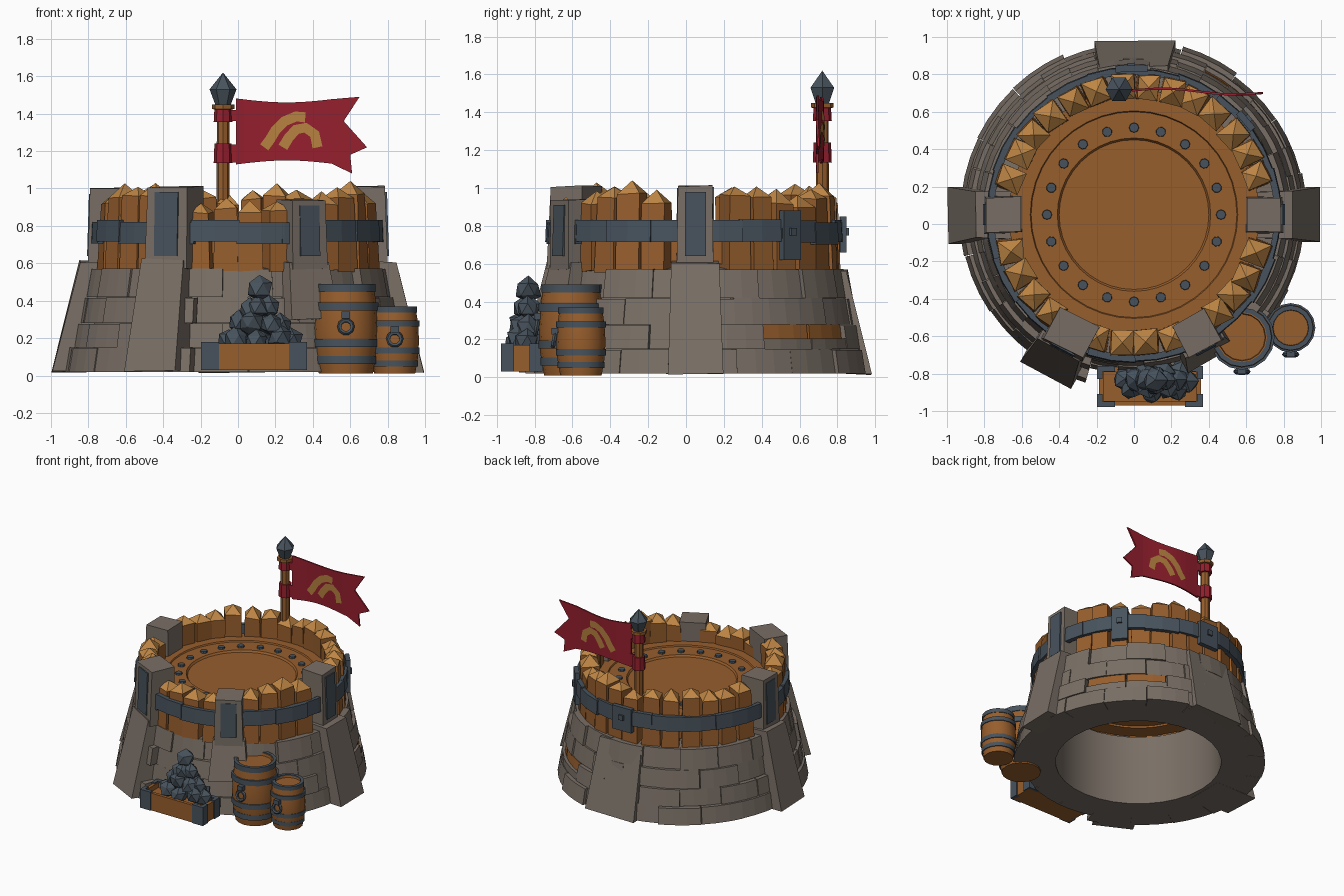
import bpy, bmesh, math, random
from mathutils import Matrix, Vector

random.seed(4)
if "Cube" in bpy.data.objects:
    bpy.data.objects.remove(bpy.data.objects["Cube"])

def material(name, rgb):
    m = bpy.data.materials.new(name)
    m.use_nodes = True
    m.diffuse_color = (*rgb, 1)
    bsdf = m.node_tree.nodes["Principled BSDF"]
    bsdf.inputs["Base Color"].default_value = (*rgb, 1)
    bsdf.inputs["Roughness"].default_value = 0.9
    return m

STONE = material("grey brown stone", (0.19, 0.157, 0.13))
WOOD = material("brown wood", (0.31, 0.112, 0.026))
TIP = material("pale cut wood", (0.52, 0.24, 0.06))
METAL = material("blue grey iron", (0.064, 0.086, 0.108))
RED = material("red cloth", (0.30, 0.014, 0.027))
GOLD = material("gold paint", (0.47, 0.22, 0.05))
CENTRE = (0, 0.05, 0)
rnd = random.uniform
at = Matrix.Translation

def finish(bm, name, mats, loc=CENTRE, smooth=False):
    bmesh.ops.recalc_face_normals(bm, faces=bm.faces)
    me = bpy.data.meshes.new(name)
    bm.to_mesh(me)
    bm.free()
    for m in mats:
        me.materials.append(m)
    ob = bpy.data.objects.new(name, me)
    ob.location = loc
    bpy.context.collection.objects.link(ob)
    if smooth:
        bpy.context.view_layer.objects.active = ob
        ob.select_set(True)
        bpy.ops.object.shade_smooth_by_angle(angle=math.radians(35))
        ob.select_set(False)
    return ob

def radial(deg, r, z):
    return Matrix.Rotation(math.radians(deg), 4, 'Z') @ at((r, 0, z))

def box(bm, size, M, taper=1.0, lean=0.0, point=0.0, jitter=0.0):
    """Box with a narrower top, an outer face leaning in and a pointed cap."""
    vs = bmesh.ops.create_cube(bm, size=1)["verts"]
    faces = {f for v in vs for f in v.link_faces}
    top = max(faces, key=lambda f: f.calc_center_median().z)
    for v in vs:
        high, outer = v.co.z > 0, v.co.x > 0
        if high:
            v.co.y *= taper
        v.co = Vector([c * s + rnd(-jitter, jitter) for c, s in zip(v.co, size)])
        if high and outer:
            v.co.x -= lean
    if point:
        new = bmesh.ops.poke(bm, faces=[top], offset=point)
        for f in new["faces"]:
            f.material_index = 1
        vs += new["verts"]
    bmesh.ops.transform(bm, matrix=M, verts=vs)

def wedge(bm, a0, a1, z0, z1, ri, ro0, ro1, n=3):
    """Curved block between two angles, leaning from ro0 to ro1."""
    rings = []
    for i in range(n + 1):
        a = math.radians(a0 + (a1 - a0) * i / n)
        c, s = math.cos(a), math.sin(a)
        rings.append([bm.verts.new((r * c, r * s, z))
                      for r, z in ((ri, z0), (ro0, z0), (ro1, z1), (ri, z1))])
    for p, q in zip(rings, rings[1:]):
        for k in range(4):
            bm.faces.new((p[k], p[k - 1], q[k - 1], q[k]))
    bm.faces.new(rings[0])
    bm.faces.new(rings[-1])

def lathe(name, prof, n, mat, loc=CENTRE, smooth=True):
    bm = bmesh.new()
    vs = [bm.verts.new((r, 0, z)) for r, z in prof]
    es = [bm.edges.new(p) for p in zip(vs, vs[1:])]
    bmesh.ops.spin(bm, geom=vs + es, cent=(0, 0, 0), axis=(0, 0, 1),
                   angle=math.tau, steps=n, use_duplicate=False)
    bmesh.ops.remove_doubles(bm, verts=bm.verts, dist=1e-4)
    return finish(bm, name, [mat], loc, smooth)

# Stone base: hollow core faced with uneven courses of blocks, set back at the front
lathe("stone_core", [(0.61, 0.02), (0.81, 0.02), (0.75, 0.57), (0.61, 0.585), (0.61, 0.02)], 32, STONE)
bm, timber = bmesh.new(), bmesh.new()
levels = [0.02, 0.15, 0.28, 0.42, 0.575]
count, step = 18, 20
for row, (z0, z1) in enumerate(zip(levels, levels[1:])):
    for i in range(count):
        a = step * (i + (0.2 if row % 2 else 0.7))
        mid = a + step / 2
        out = rnd(-0.014, 0.014)
        if 253 < mid < 318:
            out -= 0.085 - 0.12 * z0
        r0 = 0.925 - 0.25 * (z0 - 0.02) + out
        high = z1 - rnd(0, 0.006)
        # Two short blocks leave timber exposed beneath the next course
        if row == 1 and 30 < mid < 60:
            high = 0.205
            wedge(timber, a + 0.5, a + step - 0.5, 0.2, 0.278, 0.7, 0.862, 0.853)
        wedge(bm, a, a + step - rnd(0, 0.4), z0, high, 0.7, r0, r0 - 0.25 * (high - z0) + 0.01)
finish(bm, "stone_blocks", [STONE])
finish(timber, "wall_timbers", [WOOD])

# Leaning buttresses: angle, outer radius, width, bottom, top
bm = bmesh.new()
for a, r, w, z0, z1 in ((0, 0.995, 0.3, 0.02, 0.61), (180, 0.995, 0.3, 0.02, 0.61), (90, 0.93, 0.43, 0.02, 0.56),
                        (-119, 0.98, 0.31, 0.02, 0.62), (-62, 0.88, 0.29, 0.3, 0.61)):
    box(bm, (r - 0.64, w, z1 - z0), radial(a, (r + 0.64) / 2, (z0 + z1) / 2), 0.82, 0.26 * (z1 - z0), 0, 0.008)
finish(bm, "stone_buttresses", [STONE])

# Upper stone posts with iron plates: angle, radius, width, top
posts = ((0, 0.7, 0.2, 1.01), (180, 0.7, 0.2, 1.0), (-118, 0.72, 0.25, 1.01), (-62, 0.72, 0.21, 0.94))
stone, iron = bmesh.new(), bmesh.new()
for a, r, w, top in posts:
    box(stone, (0.2, w, top - 0.57), radial(a, r, (top + 0.57) / 2), 0.93, 0.012, 0, 0.005)
    box(iron, (0.02, w * 0.56, top - 0.67), radial(a, r + 0.097, (top + 0.61) / 2), 1, 0.01)
finish(stone, "stone_posts", [STONE])

# Brackets on the iron belt, with studs
for a, w, z0, z1 in ((40, 0.12, 0.62, 0.88), (91, 0.17, 0.66, 0.85)):
    box(iron, (0.035, w, z1 - z0), radial(a, 0.78, (z0 + z1) / 2))
    box(iron, (0.02, 0.04, 0.04), radial(a, 0.802, 0.77))
finish(iron, "iron_plates", [METAL])

# Iron belt in slightly uneven lengths
bm = bmesh.new()
for i in range(20):
    d, o = rnd(-0.008, 0.008), rnd(-0.006, 0.008)
    wedge(bm, i * 18 - 0.5, i * 18 + 18.5, 0.71 + d, 0.825 + d, 0.75, 0.788 + o, 0.783 + o, 2)
finish(bm, "iron_belt", [METAL])

# Pointed palisade planks
bm = bmesh.new()
planks = 32
for i in range(planks):
    a = 360 * (i + 0.5) / planks
    if any(abs((a - p[0] + 180) % 360 - 180) < 7.5 for p in posts):
        continue
    front = abs(a - 270) < 28
    top = rnd(0.86, 0.89) if front else rnd(0.9, 0.97)
    M = radial(a + rnd(-1, 1), 0.693, (top + 0.56) / 2) @ Matrix.Rotation(rnd(-0.14, 0.14), 4, 'Z')
    box(bm, (0.145, rnd(0.122, 0.138), top - 0.56), M, 0.92, 0.015, rnd(0.045, 0.08), 0.008)
finish(bm, "palisade_planks", [WOOD, TIP])

# Round wooden floor with raised rings and iron studs
lathe("wooden_floor", [(0, 0.765), (0.4, 0.765), (0.41, 0.78), (0.55, 0.78), (0.555, 0.79),
                       (0.67, 0.79), (0.67, 0.6), (0.5, 0.6), (0.5, 0.615), (0, 0.615)], 40, WOOD)
bm = bmesh.new()
for i in range(20):
    bmesh.ops.create_cone(bm, cap_ends=True, segments=8, radius1=0.028, radius2=0.025, depth=0.02,
                          matrix=radial(i * 18, 0.465, 0.784))
finish(bm, "floor_studs", [METAL])

# Flag pole with a diamond finial
POLE = (-0.08, 0.72, 0)
lathe("flag_pole", [(0, 0.6), (0.036, 0.6), (0.033, 1.42), (0.06, 1.425), (0.06, 1.45), (0, 1.45)], 8, WOOD, POLE, False)
lathe("pole_finial", [(0, 1.44), (0.04, 1.445), (0.072, 1.53), (0, 1.62)], 6, METAL, POLE, False)
for name, z0, z1 in (("upper_flag_tie", 1.355, 1.425), ("lower_flag_tie", 1.135, 1.24)):
    lathe(name, [(0, z0), (0.05, z0), (0.046, z1), (0, z1)], 8, RED, POLE, False)

def wave(x):
    return 0.715 - 0.02 * x + 0.012 * math.sin(9 * x)

# Swallow-tailed flag
bm = bmesh.new()
cols = []
for i in range(13):
    x = -0.01 + 0.51 * i / 12
    dip = 0.02 * math.sin(6 * x)
    cols.append([bm.verts.new((x, wave(x), z)) for z in (1.13 + dip, 1.3, 1.48 - dip)])
for p, q in zip(cols, cols[1:]):
    for k in (0, 1):
        bm.faces.new((p[k], q[k], q[k + 1], p[k + 1]))
tail = [(0.61, 1.08), (0.6, 1.18), (0.69, 1.22), (0.565, 1.36), (0.65, 1.49)]
bm.faces.new([cols[-1][0]] + [bm.verts.new((x, wave(x), z)) for x, z in tail] + cols[-1][:0:-1])
for z0, z1 in ((1.14, 1.235), (1.36, 1.42)):
    bm.faces.new([bm.verts.new((x, 0.716, z)) for x, z in ((-0.07, z0), (0, z0), (0, z1), (-0.07, z1))])
flag = finish(bm, "red_flag", [RED], (0, 0, 0))
solid = flag.modifiers.new("thickness", 'SOLIDIFY')
solid.thickness, solid.offset = 0.012, 0

# Plain curved brush strokes on both faces of the flag
strokes = [[(0.14, 1.22), (0.17, 1.26), (0.2, 1.31), (0.25, 1.36), (0.31, 1.385), (0.36, 1.38)],
           [(0.24, 1.22), (0.27, 1.27), (0.31, 1.315), (0.36, 1.325), (0.41, 1.29), (0.425, 1.22)]]
bm = bmesh.new()
for path in strokes:
    for side in (-0.01, 0.01):
        prev = None
        for i, (x, z) in enumerate(path):
            p, q = path[max(i - 1, 0)], path[min(i + 1, len(path) - 1)]
            nrm = Vector((p[1] - q[1], q[0] - p[0])).normalized() * 0.027
            pair = [bm.verts.new((x + s * nrm.x, wave(x + s * nrm.x) + side, z + s * nrm.y)) for s in (-1, 1)]
            if prev:
                bm.faces.new((prev[0], pair[0], pair[1], prev[1]))
            prev = pair
finish(bm, "flag_strokes", [GOLD], (0, 0, 0))

# Barrels with hoops and hanging rings
for name, loc, r, h in (("large_barrel", (0.577, -0.605, 0.01), 0.172, 0.475), ("small_barrel", (0.838, -0.555, 0.01), 0.13, 0.355)):
    lathe(name, [(0, 0), (r * 0.84, 0), (r * 0.96, h * 0.25), (r, h * 0.5), (r * 0.96, h * 0.75), (r * 0.86, h),
                 (r * 0.74, h), (r * 0.72, h - 0.02), (0, h - 0.02)], 16, WOOD, loc)
    for k, (t, scale) in enumerate(((0.11, 0.95), (0.3, 1.015), (0.71, 1.015), (0.92, 0.925))):
        R, z0, z1 = r * scale, h * t, h * (t + 0.09)
        lathe(f"{name}_hoop_{k + 1}", [(R - 0.025, z0), (R, z0), (R, z1), (R - 0.025, z1), (R - 0.025, z0)], 16, METAL, loc)
    bpy.ops.mesh.primitive_torus_add(major_segments=10, minor_segments=5, major_radius=0.035, minor_radius=0.012,
                                     location=(loc[0], loc[1] - r - 0.012, h * 0.55), rotation=(math.radians(80), 0, 0))
    bpy.context.object.name = name + "_ring"
    bpy.context.object.data.materials.append(METAL)
    bm = bmesh.new()
    box(bm, (0.045, 0.05, 0.035), at((0, -r, h * 0.66)))
    finish(bm, name + "_ring_mount", [METAL], loc)

# Open crate with iron corners
CRATE = (0.085, -0.868, 0.03)
wood, iron = bmesh.new(), bmesh.new()
box(wood, (0.52, 0.18, 0.1), at((0, 0, 0.05)))
for s in (-1, 1):
    box(wood, (0.52, 0.025, 0.14), at((0, s * 0.09, 0.07)))
    box(wood, (0.025, 0.18, 0.14), at((s * 0.26, 0, 0.07)))
    for t in (-1, 1):
        box(iron, (0.095, 0.03, 0.15), at((s * 0.235, t * 0.095, 0.075)))
        box(iron, (0.03, 0.07, 0.15), at((s * 0.268, t * 0.075, 0.075)))
finish(wood, "crate_boards", [WOOD], CRATE)
finish(iron, "crate_corners", [METAL], CRATE)

# Heap of ore lumps
bm = bmesh.new()
for z, count, rx, size in ((0.165, 8, 0.165, 0.068), (0.24, 6, 0.11, 0.068), (0.33, 4, 0.05, 0.064), (0.425, 1, 0, 0.075)):
    for i in range(count):
        a = math.tau * i / count + z * 9
        M = at((0.03 + rx * math.cos(a), 0.035 + 0.38 * rx * math.sin(a), z + rnd(-0.015, 0.015)))
        vs = bmesh.ops.create_icosphere(bm, subdivisions=1, radius=size)["verts"]
        for v in vs:
            v.co *= rnd(0.8, 1.15)
        bmesh.ops.transform(bm, matrix=M, verts=vs)
finish(bm, "ore_heap", [METAL], CRATE)
